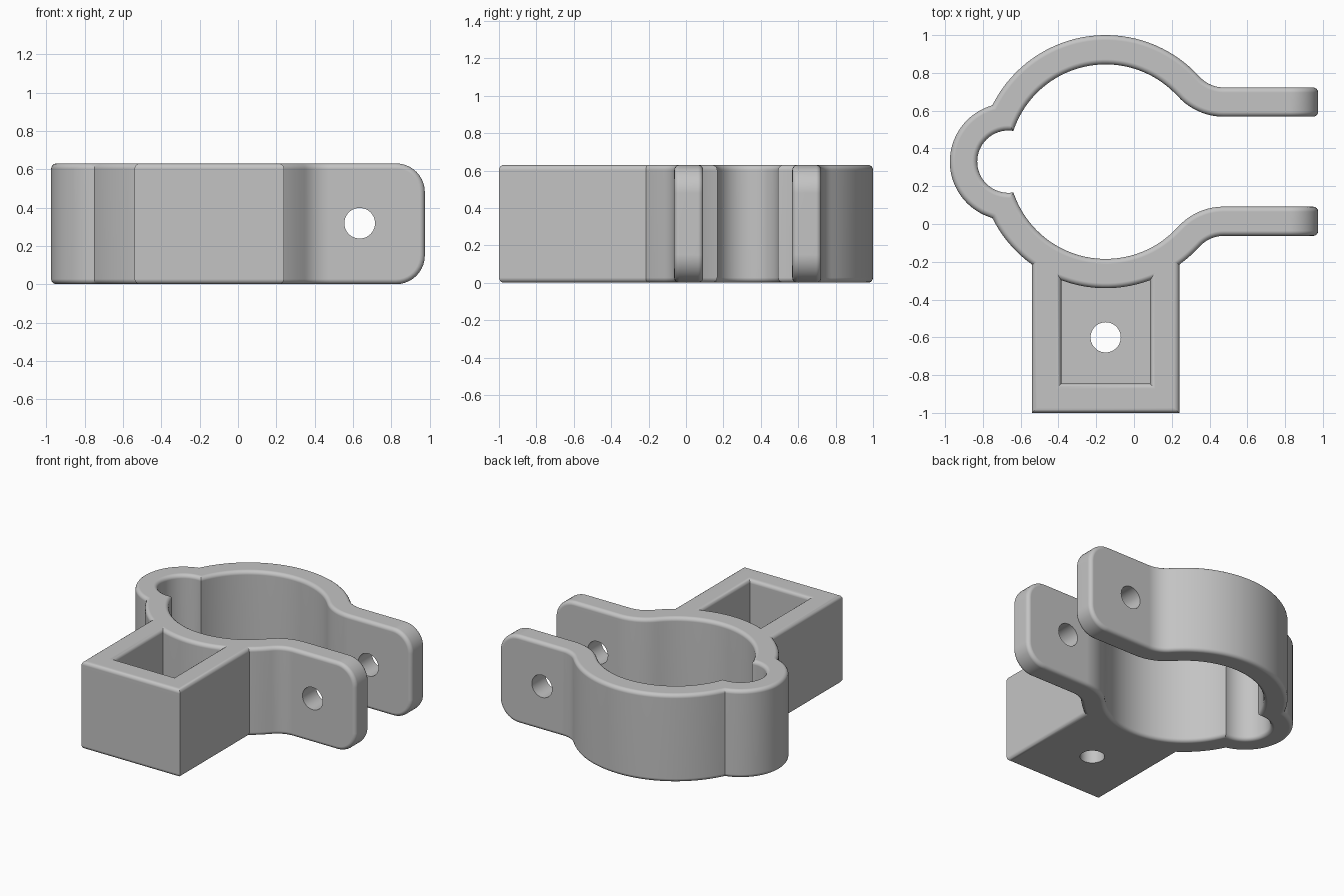
import bpy, bmesh, math
from math import radians, degrees, sin, cos, acos, atan2

HEIGHT, ROUND = 0.63, 0.027
RING_X, RING_Y = -0.15, 0.33
LOBE_X = -0.665
EAR_END, HOLE_R = 0.975, 0.08

if "Cube" in bpy.data.objects:
    bpy.data.objects.remove(bpy.data.objects["Cube"], do_unlink=True)

grey = bpy.data.materials.new("plain grey")
grey.use_nodes = True
colour = (0.55, 0.55, 0.55, 1)
grey.diffuse_color = colour
grey.node_tree.nodes["Principled BSDF"].inputs["Base Color"].default_value = colour


def arc(cx, cy, r, a0, a1, n):
    """Points along an arc, angles in radians."""
    steps = [a0 + (a1 - a0) * i / n for i in range(n + 1)]
    return [(cx + r * cos(a), cy + r * sin(a)) for a in steps]


def prism(outline, height):
    bm = bmesh.new()
    base = bm.faces.new([bm.verts.new((x, y, 0)) for x, y in outline])
    top = bmesh.ops.extrude_face_region(bm, geom=[base])["geom"]
    bmesh.ops.translate(bm, vec=(0, 0, height),
                        verts=[v for v in top if isinstance(v, bmesh.types.BMVert)])
    bmesh.ops.recalc_face_normals(bm, faces=bm.faces)
    return bm


def round_edges(bm, rule, size, segments):
    """Round the sharp edges that pass the rule."""
    bm.normal_update()
    edges = [e for e in bm.edges if e.calc_face_angle(0) > radians(40)
             and rule((e.verts[0].co + e.verts[1].co) / 2,
                      (e.verts[1].co - e.verts[0].co).normalized())]
    bmesh.ops.bevel(bm, geom=edges, offset=size, offset_type='OFFSET',
                    segments=segments, profile=0.5, affect='EDGES',
                    clamp_overlap=False)


def finish(name, bm):
    mesh = bpy.data.meshes.new(name)
    bm.to_mesh(mesh)
    bm.free()
    mesh.materials.append(grey)
    obj = bpy.data.objects.new(name, mesh)
    bpy.context.collection.objects.link(obj)
    return obj


def activate(obj):
    bpy.ops.object.select_all(action='DESELECT')
    obj.select_set(True)
    bpy.context.view_layer.objects.active = obj


def drill(obj, location, rotation=(0, 0, 0)):
    bpy.ops.mesh.primitive_cylinder_add(vertices=40, radius=HOLE_R, depth=2,
                                        location=location, rotation=rotation)
    cutter = bpy.context.object
    cutter.hide_render = True
    cutter.data.materials.append(grey)
    activate(obj)
    mod = obj.modifiers.new("hole", 'BOOLEAN')
    mod.operation, mod.solver, mod.object = 'DIFFERENCE', 'EXACT', cutter
    bpy.ops.object.modifier_apply(modifier=mod.name)
    bpy.data.objects.remove(cutter, do_unlink=True)


def shade(obj):
    activate(obj)
    bpy.ops.object.shade_smooth_by_angle(angle=radians(32))
    obj.modifiers.new("even shading", 'WEIGHTED_NORMAL').keep_sharp = True


# Clamp outline: ear, fillet, main ring, side lobe, then mirrored
def clamp_side(ring_r, lobe_r, ear_y, fillet_r):
    fx, fy = 0.475, 0.565
    turn = atan2(fy, fx - RING_X)
    d = RING_X - LOBE_X
    ring_end = math.pi - acos((d * d + ring_r ** 2 - lobe_r ** 2) / (2 * d * ring_r))
    lobe_start = acos((d * d + lobe_r ** 2 - ring_r ** 2) / (2 * d * lobe_r))
    half = [(EAR_END, ear_y)]
    half += arc(fx, fy, fillet_r, 1.5 * math.pi, math.pi + turn, 10)
    half += arc(RING_X, 0, ring_r, turn, ring_end, 36)[1:]
    half += arc(LOBE_X, 0, lobe_r, lobe_start, math.pi, 18)[1:]
    whole = half + [(x, -y) for x, y in reversed(half[:-1])]
    return [(x, y + RING_Y) for x, y in whole]


outer = clamp_side(0.67, 0.31, 0.393, 0.172)
inner = clamp_side(0.515, 0.165, 0.238, 0.327)
bm = prism(outer + inner[::-1], HEIGHT)
# Ear corners, then the soft rim
round_edges(bm, lambda p, d: p.x > EAR_END - 0.01 and abs(d.y) > 0.9, 0.15, 10)
round_edges(bm, lambda p, d: p.x > 0.9 or abs(d.z) < 0.5, ROUND, 4)
clamp = finish("clamp_ring", bm)
drill(clamp, (0.635, RING_Y, 0.318), (radians(90), 0, 0))
shade(clamp)

# Box walls, open towards the clamp
LEFT, RIGHT, FRONT, BACK, WALL = -0.54, 0.24, -1.0, -0.165, 0.155
in_l, in_r, in_f = LEFT + WALL, RIGHT - WALL, FRONT + WALL
bm = prism([(LEFT, BACK), (LEFT, FRONT), (RIGHT, FRONT), (RIGHT, BACK),
            (in_r, BACK), (in_r, in_f), (in_l, in_f), (in_l, BACK)], HEIGHT)


def wall_rim(p, d):
    outside = p.x < LEFT + 0.01 or p.x > RIGHT - 0.01 or p.y < FRONT + 0.01
    return abs(d.z) < 0.1 and p.y < BACK - 0.01 and (p.z > 0.1 or outside)


round_edges(bm, wall_rim, ROUND, 4)
shade(finish("box_walls", bm))

# Box floor, its back edge running into the ring
reach = acos((in_r - RING_X) / 0.59)
back = arc(RING_X, RING_Y, 0.59, -reach, reach - math.pi, 16)
floor = finish("box_floor", prism(back + [(in_l, in_f), (in_r, in_f)], WALL))
drill(floor, (RING_X, -0.6, 0))
shade(floor)
